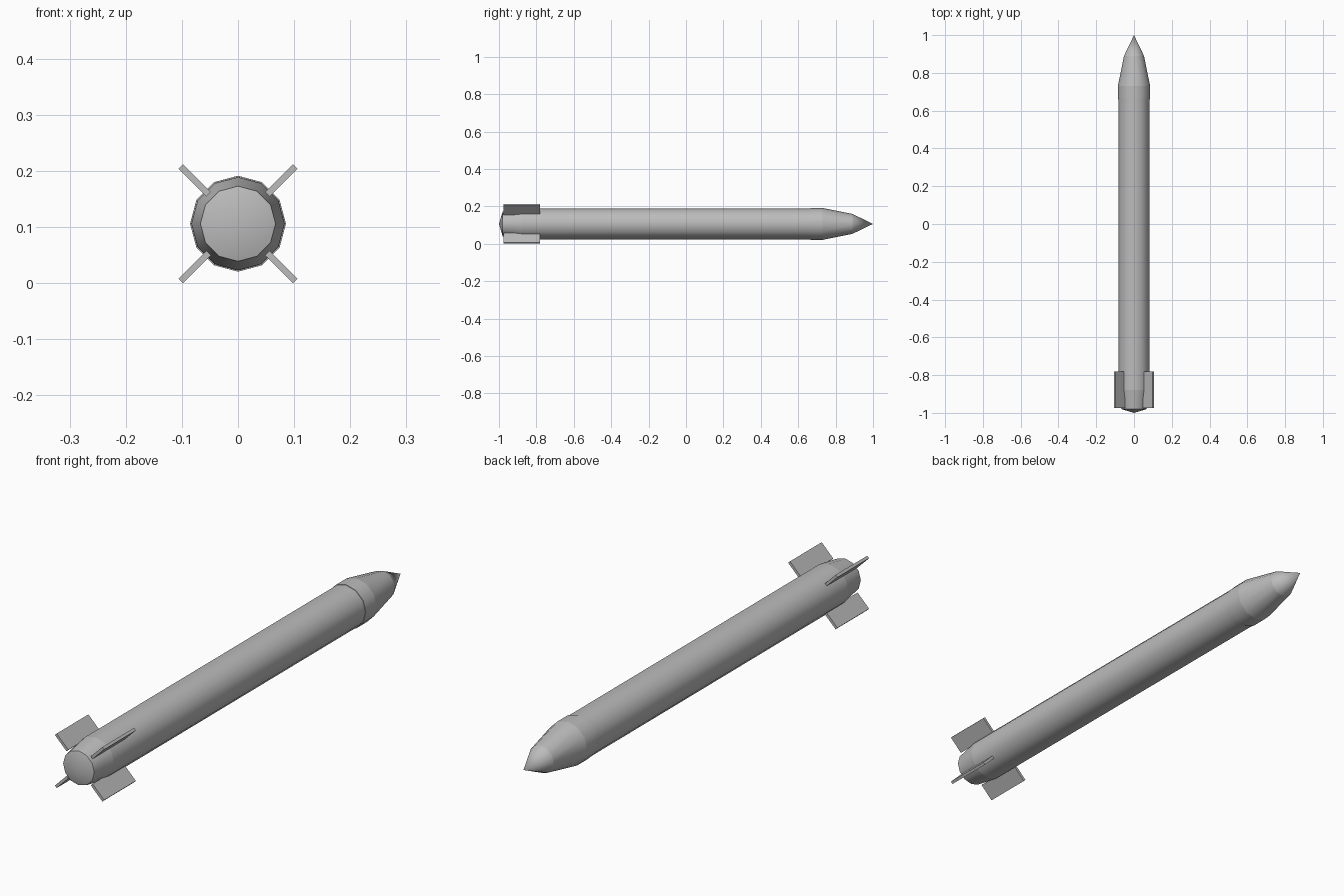
import bpy, bmesh, math
from mathutils import Matrix

if "Cube" in bpy.data.objects:
    bpy.data.objects.remove(bpy.data.objects["Cube"])

AXIS_Z = 0.106
SIDES = 12

grey = bpy.data.materials.new("light_grey")
grey.diffuse_color = (0.5, 0.5, 0.5, 1)
grey.use_nodes = True
grey.node_tree.nodes["Principled BSDF"].inputs["Base Color"].default_value = grey.diffuse_color


def finish(name, bm):
    bmesh.ops.recalc_face_normals(bm, faces=bm.faces)
    me = bpy.data.meshes.new(name)
    bm.to_mesh(me)
    bm.free()
    me.materials.append(grey)
    ob = bpy.data.objects.new(name, me)
    ob.location.z = AXIS_Z
    bpy.context.collection.objects.link(ob)
    return ob


def lathe(name, profile):
    """Spin (y, radius) points about the y axis; radius 0 closes to a point."""
    bm = bmesh.new()
    rings = []
    for y, r in profile:
        if r == 0:
            rings.append([bm.verts.new((0, y, 0))] * SIDES)
        else:
            rings.append([bm.verts.new((r * math.cos(a), y, r * math.sin(a)))
                          for a in (2 * math.pi * i / SIDES for i in range(SIDES))])
    for a, b in zip(rings, rings[1:]):
        for i in range(SIDES):
            j = (i + 1) % SIDES
            quad = [a[i], a[j], b[j], b[i]]
            bm.faces.new(list(dict.fromkeys(quad)))
    # smooth around the tube, crisp at each ring
    for f in bm.faces:
        f.smooth = True
    for e in bm.edges:
        e.smooth = abs(e.verts[0].co.y - e.verts[1].co.y) > 1e-5
    return finish(name, bm)


# Long tube with tapered tail and shallow domed end
lathe("body", [(-1.0, 0), (-0.98, 0.067), (-0.88, 0.083), (0.665, 0.083), (0.665, 0)])

# Nose section, slightly proud of the tube
lathe("nose_cone", [(0.61, 0), (0.61, 0.0825), (0.665, 0.0835), (0.665, 0.0855),
                    (0.73, 0.0855), (0.89, 0.053), (1.0, 0)])

# Four diagonal tail fins
R_IN, R_OUT, THICK = 0.074, 0.1445, 0.011
Y0, Y1 = -0.975, -0.78
for k, label in enumerate(("upper_right", "upper_left", "lower_left", "lower_right")):
    bm = bmesh.new()
    bmesh.ops.create_cube(bm, size=1)
    bmesh.ops.scale(bm, vec=(R_OUT - R_IN, Y1 - Y0, THICK), verts=bm.verts)
    bmesh.ops.translate(bm, vec=((R_IN + R_OUT) / 2, (Y0 + Y1) / 2, 0), verts=bm.verts)
    turn = Matrix.Rotation(-math.radians(45 + 90 * k), 3, 'Y')
    bmesh.ops.rotate(bm, cent=(0, 0, 0), matrix=turn, verts=bm.verts)
    finish("tail_fin_" + label, bm)
